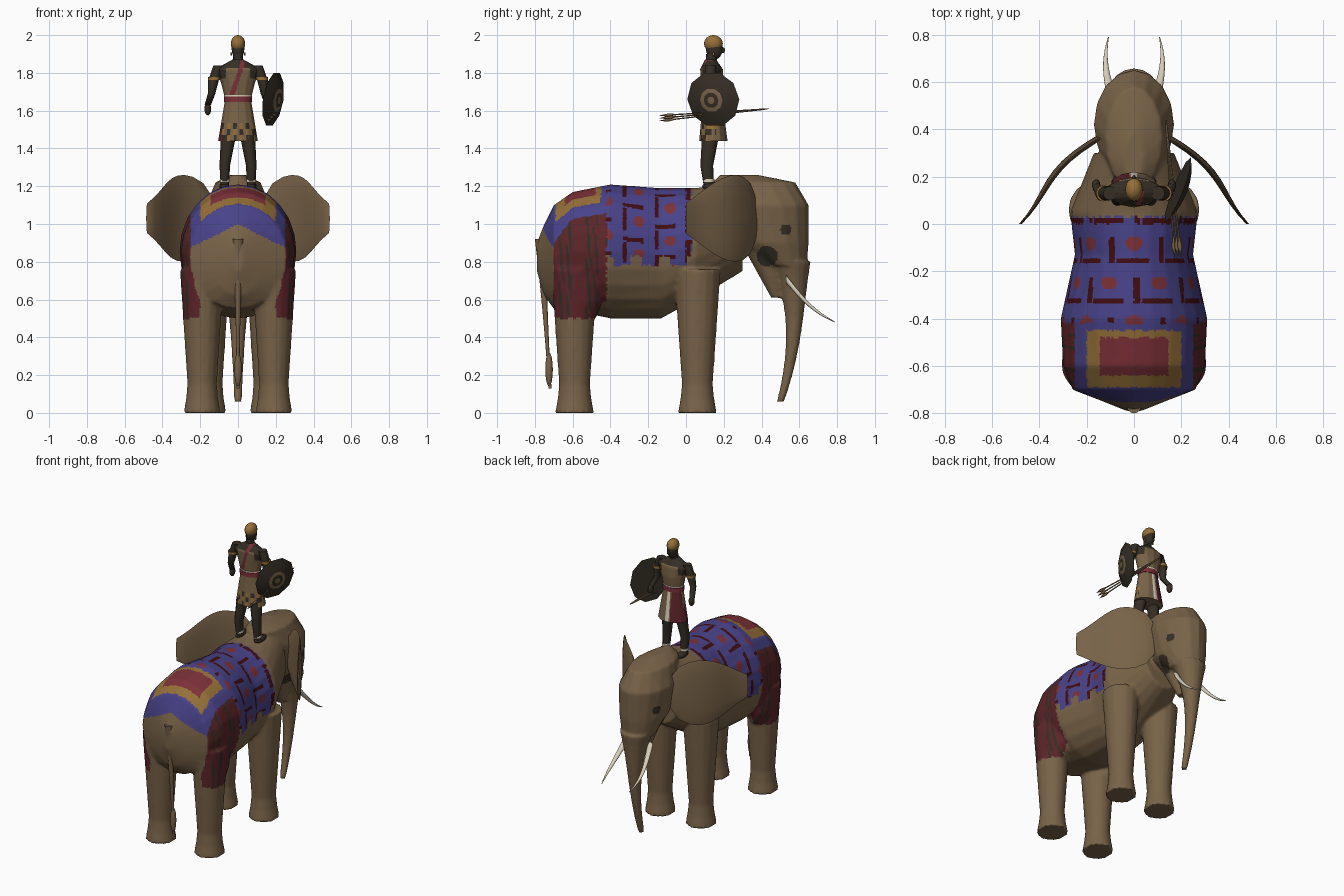
import bpy, bmesh
from math import sin, cos, pi, atan2, hypot
from mathutils import Vector, Matrix

if "Cube" in bpy.data.objects:
    bpy.data.objects.remove(bpy.data.objects["Cube"], do_unlink=True)

PALETTE = {"hide brown": (.19, .125, .065), "cloth blue": (.065, .055, .25),
           "pattern maroon": (.05, .004, .006), "cloth red": (.2, .03, .04),
           "border gold": (.3, .16, .04), "dark skin": (.035, .027, .018),
           "ivory": (.7, .63, .5), "fringe red": (.11, .018, .022)}
HIDE, BLUE, MAROON, RED, GOLD, DARK, IVORY, FRINGE = range(len(PALETTE))


def make_material(name, colour):
    material = bpy.data.materials.new(name)
    material.use_nodes = True
    material.diffuse_color = (*colour, 1)
    shader = next(n for n in material.node_tree.nodes if n.type == 'BSDF_PRINCIPLED')
    shader.inputs["Base Color"].default_value = (*colour, 1)
    shader.inputs["Roughness"].default_value = .9
    return material


MATERIALS = [make_material(name, colour) for name, colour in PALETTE.items()]


def steps(count):
    return [i / count for i in range(count + 1)]


def loft(bm, sections, axis='Z', sides=16):
    """Bridge elliptical rings (x, y, z, radius, other radius) into a closed tube."""
    rings = []
    for x, y, z, wide, deep in sections:
        ring = []
        for i in range(sides):
            angle = 2 * pi * i / sides
            u, v = wide * cos(angle), deep * sin(angle)
            offset = (u, v, 0) if axis == 'Z' else (u, 0, v)
            ring.append(bm.verts.new(Vector((x, y, z)) + Vector(offset)))
        rings.append(ring)
    for low, high in zip(rings, rings[1:]):
        for i in range(sides):
            j = (i + 1) % sides
            bm.faces.new((low[i], low[j], high[j], high[i]))
    bm.faces.new(rings[0])
    bm.faces.new(rings[-1])


def link(name, mesh, colour=HIDE, rule=None):
    mesh.materials.clear()
    for material in MATERIALS if rule else [MATERIALS[colour]]:
        mesh.materials.append(material)
    for face in mesh.polygons:
        face.use_smooth = True
        face.material_index = rule(face.center) if rule else 0
    mesh.set_sharp_from_angle(angle=1.1)
    part = bpy.data.objects.new(name, mesh)
    bpy.context.collection.objects.link(part)
    return part


def build(name, bm, colour=HIDE, rule=None):
    bmesh.ops.recalc_face_normals(bm, faces=bm.faces[:])
    mesh = bpy.data.meshes.new(name)
    bm.to_mesh(mesh)
    bm.free()
    return link(name, mesh, colour, rule)


def tube(name, sections, colour=HIDE, axis='Z', sides=12, rule=None, cuts=0):
    bm = bmesh.new()
    loft(bm, sections, axis, sides)
    if cuts:
        bmesh.ops.subdivide_edges(bm, edges=bm.edges[:], cuts=cuts, use_grid_fill=True)
    return build(name, bm, colour, rule)


def mirrored(sections):
    return [(-x, *rest) for x, *rest in sections]


def pair(name, sections, colour=HIDE, axis='Z'):
    tube("left_" + name, sections, colour, axis)
    tube("right_" + name, mirrored(sections), colour, axis)


def ball(x, y, z, wide, deep, high, rings=8):
    angles = [pi * (i + .2) / (rings + .4) for i in range(rings + 1)]
    return [(x, y, z - high * cos(a), wide * sin(a), deep * sin(a)) for a in angles]


def band(x, y, z, wide, deep, half=.008):
    return [(x, y, z - half, wide, deep), (x, y, z + half, wide, deep)]


# Saddle cloth, fringe and eye colours on the hide
def cloth_pattern(x, y, z):
    row, across = divmod(y * 6 + 12, 1)
    along = (atan2(x, z - .75) * 2 + row / 2) % 1
    if hypot(along - .5, across - .5) < .17:
        return RED
    if (across < .13 and .15 < along < .8) or (along < .12 and across < .65):
        return MAROON
    return BLUE


def rump_cloth(x, y, z):
    if z > 1 - x / 2 and x < .25:
        if x < .145 and abs(y + .56) < .08:
            return RED
        return GOLD if x < .2 and abs(y + .57) < .12 else BLUE
    if x > .2 and z > .5 and y > -.7:
        streak = sin(y * 130) + sin(y * 47) + sin(z * 25 + y * 200)
        return DARK if streak > 1 else FRINGE
    return HIDE


def hide_paint(c):
    x, y, z = abs(c.x), c.y, c.z
    eye = hypot(y - .53, z - .97) < .03
    cheek = hypot(y - .43, z - .83) < .055
    if eye or cheek:
        return DARK
    if y < -.42:
        return rump_cloth(x, y, z)
    hem = .83 if sin(y * 42) > .3 else .78
    return cloth_pattern(c.x, y, z) if y < .03 and z > hem else HIDE


# Elephant body from width, top and bottom along its length
bm = bmesh.new()
BODY = [(-.79, .03, .9, .75), (-.75, .13, 1, .62), (-.7, .26, 1.1, .55), (-.6, .3, 1.17, .54),
        (-.4, .31, 1.21, .5), (-.13, .25, 1.19, .5), (.05, .27, 1.19, .6), (.3, .17, 1.23, .75)]
loft(bm, [(0, y, (top + bottom) / 2, width, (top - bottom) / 2)
          for y, width, top, bottom in BODY], 'Y', 24)

# Skull, tapering trunk and jaw
loft(bm, [(0, .28, 1.26, .04, .1), (0, .36, 1.22, .12, .22), (0, .42, 1.1, .17, .23),
          (0, .46, .9, .15, .19), (0, .53, .78, .11, .11)])
trunk = []
for t in steps(10):
    radius = .02 + .035 * (1 - t) + .055 * (1 - t) ** 4
    trunk.append((0, .55 + .13 * t - .18 * t * t, .8 - .74 * t, radius, radius))
loft(bm, trunk)
loft(bm, [(0, .4, .9, .11, .11), (0, .48, .61, .03, .03)])

# Legs: flared foot, slim ankle, broad thigh
for x, y in ((.19, -.59), (.16, .06)):
    leg = []
    for t in steps(10):
        radius = .068 + .05 * t + .03 * max(0, 1 - 6 * t)
        leg.append((x, y, .76 * t, radius, radius * 1.05))
    loft(bm, leg)
    loft(bm, mirrored(leg))
# Haunches that carry the fringe down the thigh
haunch = ball(.2, -.57, .68, .1, .14, .24)
loft(bm, haunch)
loft(bm, mirrored(haunch))

# Fuse the parts into one skin
draft = build("skin_draft", bm)
fuse = draft.modifiers.new("fuse", 'REMESH')
fuse.mode = 'VOXEL'
fuse.voxel_size = .01
draft.modifiers.new("soften", 'SMOOTH').iterations = 5
depsgraph = bpy.context.evaluated_depsgraph_get()
skin = bpy.data.meshes.new_from_object(draft.evaluated_get(depsgraph))
bpy.data.objects.remove(draft, do_unlink=True)
link("elephant_skin", skin, rule=hide_paint)

# Ears, tusks and tail
ear, tusk, tail = [], [], []
for t in steps(10):
    rest = 1 - t
    ear.append((.12 + .36 * t + .1 * rest * sin(pi * t), .38 * rest, 1.03,
                .006 + .02 * rest, .08 + .15 * sin(pi * t ** .6)))
    thick = .002 + .02 * rest
    tusk.append((.09 + .03 * sin(2.5 * t), .53 + .26 * t,
                 .71 - .23 * t - .03 * sin(pi * t), thick, thick))
    thick = .008 + .022 * rest * rest
    tail.append((0, -.77 + .05 * t, .92 - .79 * t, thick, thick))
pair("ear", ear, axis='Y')
pair("tusk", tusk, IVORY, 'Y')
tube("tail", tail)
tube("tail_tuft", ball(0, -.725, .23, .02, .02, .09))


# Rider: tunic, belt, head and cap
def tunic_paint(c):
    x, y, z = c
    if z > 1.65:
        if abs(x - (z - 1.78) / 3) < .012 and y < .14:
            return RED
        return DARK if z > 1.83 or (z > 1.77 and abs(x) > .065) else HIDE
    if y > .16 and abs(x) < .012:
        return IVORY
    if x < -.085 or (y > .15 and x < -.02):
        return FRINGE
    spots = sin(x * 95) * sin(z * 75)
    if z < 1.57 and y < .16 and abs(spots) > .5:
        return GOLD if spots > 0 else DARK
    return HIDE


tube("tunic", [(0, .145, 1.44, .105, .075), (0, .14, 1.66, .068, .05), (0, .14, 1.75, .09, .06),
               (0, .135, 1.82, .12, .06), (0, .13, 1.87, .03, .03)], rule=tunic_paint, cuts=6)
tube("belt", band(0, .14, 1.66, .075, .058, .015), RED)
tube("belt_trim", band(0, .14, 1.68, .074, .057, .004), IVORY)
tube("neck", band(0, .135, 1.87, .026, .03, .03), DARK)
tube("head", ball(0, .15, 1.93, .034, .045, .06), DARK)
tube("nose", ball(0, .195, 1.92, .008, .012, .016), DARK)
tube("cap", ball(0, .145, 1.955, .038, .05, .045), GOLD)

# Rider limbs with bands
pair("leg", [(.07, .12, 1.2, .022, .026), (.07, .11, 1.31, .028, .034),
             (.05, .13, 1.47, .04, .045)], DARK)
pair("foot", ball(.073, .145, 1.2, .026, .06, .022), DARK)
pair("anklet", band(.07, .12, 1.23, .026, .03), IVORY)
pair("arm", [(.1, .13, 1.84, .03, .03), (.13, .13, 1.76, .028, .03),
             (.14, .12, 1.69, .02, .022), (.16, .16, 1.63, .017, .019)], DARK)
pair("hand", ball(.16, .165, 1.61, .018, .024, .035), DARK)
pair("arm_band", band(.128, .13, 1.77, .032, .034), GOLD)
pair("earring", band(.036, .145, 1.9, .004, .006), GOLD)


# Shield with a painted ring, turned to the rider's side
def shield_paint(c):
    radius = hypot(c.x, c.y)
    painted = c.z > .02 and (radius < .018 or .04 < radius < .06)
    return HIDE if painted else DARK


dome = [(0, 0, .037 * (1 - (r / .15) ** 2), r, r) for r in (.148, .1, .064, .042, .02, .004)]
shield = tube("shield", dome, sides=10, rule=shield_paint)
facing = Vector((.93, -.37, -.15)).to_track_quat('Z', 'Y').to_matrix().to_4x4()
shield.data.transform(Matrix.Translation((.185, .145, 1.66)) @ facing)

# Bundle of spears held behind the shield
for i in (-1, 0, 1):
    spear = []
    for t, radius in ((0, .001), (.08, .01), (.15, .004), (.95, .004), (1, .001)):
        spread = i * .014 * (1 - t)
        spear.append((.185 - .05 * t + spread, .58 * t - .14, 1.56 + .05 * t + spread, radius, radius))
    tube("spear_%d" % (i + 2), spear, axis='Y', sides=6)
